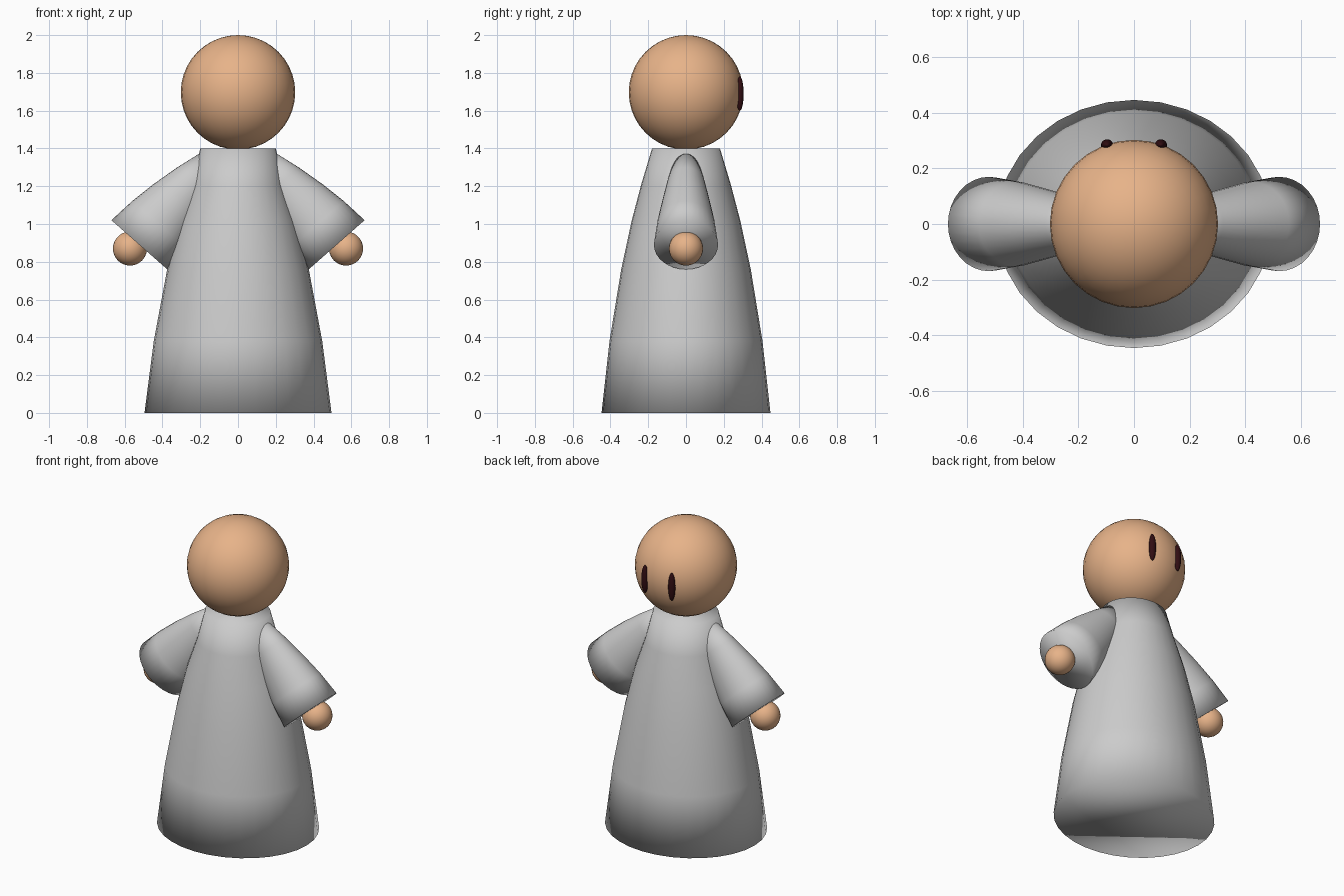
import bpy
import bmesh
from math import cos, sin, pi, atan2
from mathutils import Matrix, Vector

if "Cube" in bpy.data.objects:
    bpy.data.objects.remove(bpy.data.objects["Cube"])


def material(name, rgb):
    m = bpy.data.materials.new(name)
    m.diffuse_color = (*rgb, 1)
    m.use_nodes = True
    m.node_tree.nodes["Principled BSDF"].inputs["Base Color"].default_value = m.diffuse_color
    return m


skin = material("skin", (0.8, 0.45, 0.25))
dark = material("eye_dark", (0.03, 0.004, 0.006))


def finish(name, bm, matrix, mat=None):
    bmesh.ops.transform(bm, matrix=matrix, verts=bm.verts)
    bmesh.ops.recalc_face_normals(bm, faces=bm.faces)
    for f in bm.faces:
        f.smooth = True
    me = bpy.data.meshes.new(name)
    bm.to_mesh(me)
    bm.free()
    ob = bpy.data.objects.new(name, me)
    bpy.context.collection.objects.link(ob)
    if mat:
        me.materials.append(mat)
    return ob


def loft(name, rings, matrix=Matrix(), sides=32):
    """Closed elliptical tube through rings of (height, x radius, y radius)."""
    bm = bmesh.new()
    loops = [[bm.verts.new((rx * cos(2 * pi * i / sides), ry * sin(2 * pi * i / sides), z))
              for i in range(sides)] for z, rx, ry in rings]
    for a, b in zip(loops, loops[1:]):
        for i in range(sides):
            j = (i + 1) % sides
            bm.faces.new((a[i], a[j], b[j], b[i]))
    bm.faces.new(loops[0])
    bm.faces.new(loops[-1])
    return finish(name, bm, matrix)


def ball(name, centre, radii, mat):
    bm = bmesh.new()
    bmesh.ops.create_uvsphere(bm, u_segments=32, v_segments=20, radius=1)
    m = Matrix.Translation(centre) @ Matrix.Diagonal((*radii, 1))
    return finish(name, bm, m, mat)


# Robe: tapering elliptical gown
loft("robe", [(0, 0.495, 0.447), (0.38, 0.446, 0.405), (0.76, 0.375, 0.343),
              (1.02, 0.31, 0.287), (1.21, 0.245, 0.237), (1.4, 0.2, 0.18)])

# Head
ball("head", (0, 0, 1.697), (0.303,) * 3, skin)

# Sleeves, hands and eyes on both sides
for side, s in (("left", -1), ("right", 1)):
    up = Vector((-0.66 * s, 0, 0.75))
    tilt = Matrix.Translation((0.5225 * s, 0, 0.89)) @ Matrix.Rotation(atan2(up.x, up.z), 4, 'Y')
    loft(side + "_sleeve", [(0, 0.197, 0.17), (0.15, 0.181, 0.152), (0.29, 0.156, 0.127),
                            (0.44, 0.12, 0.098), (0.58, 0.078, 0.065)], tilt)
    ball(side + "_hand", (0.572 * s, 0, 0.87), (0.09,) * 3, skin)
    ball(side + "_eye", (0.097 * s, 0.285, 1.69), (0.022, 0.02, 0.09), dark)
